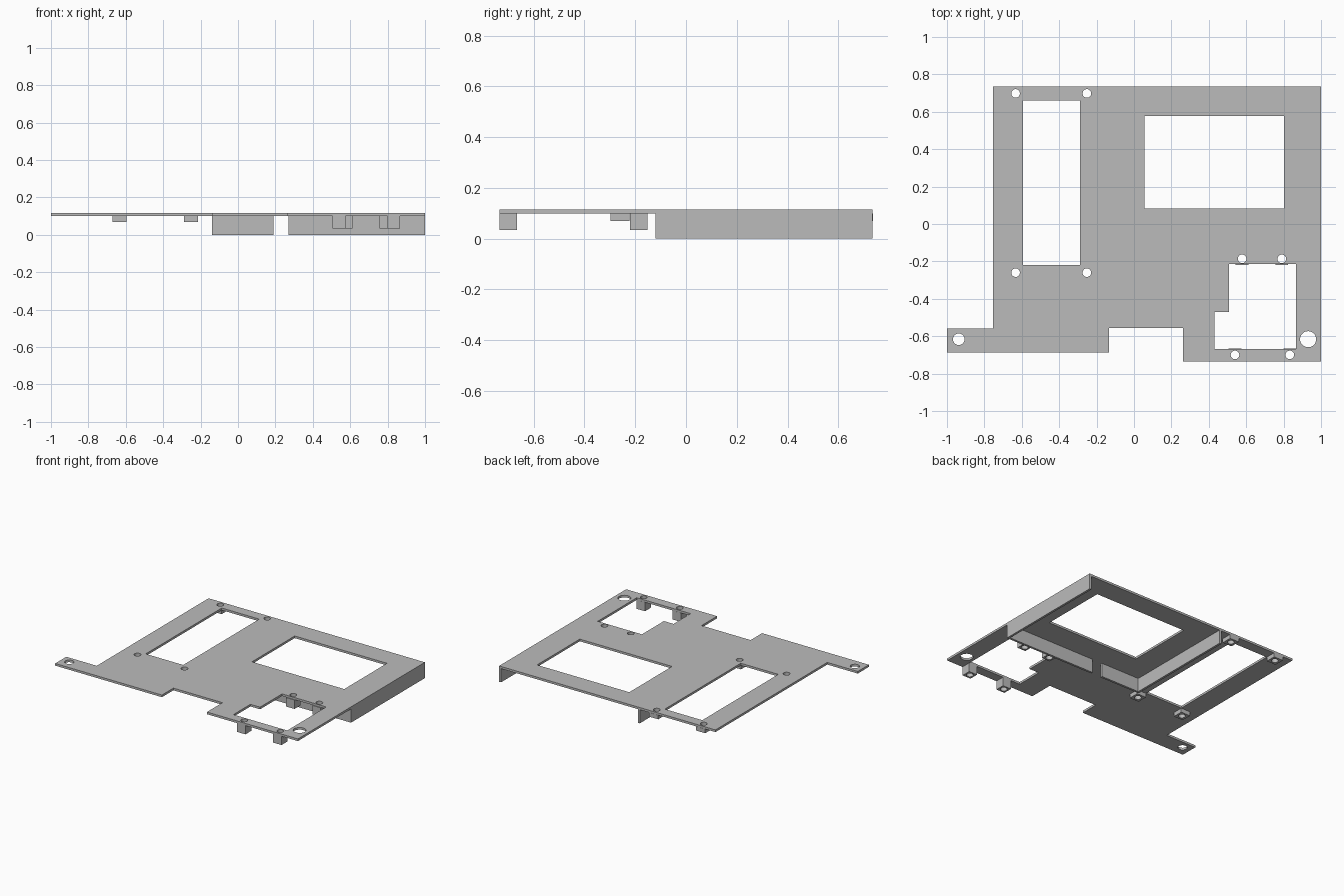
import bpy, bmesh, math

cube = bpy.data.objects.get("Cube")
if cube:
    bpy.data.objects.remove(cube, do_unlink=True)

grey = bpy.data.materials.new("plain grey")
grey.use_nodes = True
grey.diffuse_color = (0.5, 0.5, 0.5, 1)
grey.node_tree.nodes["Principled BSDF"].inputs["Base Color"].default_value = (0.5, 0.5, 0.5, 1)

TOP, UNDER = 0.116, 0.1       # plate faces
WALL = 0.016                  # wall thickness


def rect(x0, x1, y0, y1):
    return [(x0, y0), (x1, y0), (x1, y1), (x0, y1)]


def circle(x, y, r, n=32):
    return [(x + r * math.cos(2 * math.pi * i / n),
             y + r * math.sin(2 * math.pi * i / n)) for i in range(n)]


def extrude(name, loops, z0, z1):
    """Extrude a flat outline, with any inner loops left as holes."""
    curve = bpy.data.curves.new(name, 'CURVE')
    curve.dimensions = '2D'
    curve.fill_mode = 'BOTH'
    curve.extrude = (z1 - z0) / 2
    for loop in loops:
        spline = curve.splines.new('POLY')
        spline.points.add(len(loop) - 1)
        for point, (x, y) in zip(spline.points, loop):
            point.co = (x, y, 0, 1)
        spline.use_cyclic_u = True
    temp = bpy.data.objects.new(name + "_outline", curve)
    bpy.context.collection.objects.link(temp)
    graph = bpy.context.evaluated_depsgraph_get()
    mesh = bpy.data.meshes.new_from_object(temp.evaluated_get(graph))
    bpy.data.objects.remove(temp, do_unlink=True)
    bpy.data.curves.remove(curve)

    bm = bmesh.new()
    bm.from_mesh(mesh)
    bmesh.ops.remove_doubles(bm, verts=bm.verts, dist=0.0001)
    bmesh.ops.translate(bm, verts=bm.verts, vec=(0, 0, (z0 + z1) / 2))
    bmesh.ops.recalc_face_normals(bm, faces=bm.faces)
    for face in bm.faces:
        face.smooth = False
        face.material_index = 0
    bm.to_mesh(mesh)
    bm.free()
    mesh.name = name
    mesh.materials.clear()
    mesh.materials.append(grey)
    obj = bpy.data.objects.new(name, mesh)
    bpy.context.collection.objects.link(obj)
    return obj


# Screw positions: short posts around the tall window, long posts around the stepped one
short_posts = [(x, y) for x in (-0.633, -0.252) for y in (-0.26, 0.698)]
long_posts = [(0.578, -0.186), (0.79, -0.186), (0.54, -0.7), (0.833, -0.7)]
SCREW = 0.023

# Main plate with its windows and holes
outline = [(-0.753, 0.735), (1, 0.735), (1, -0.735), (0.263, -0.735), (0.263, -0.555),
           (-0.135, -0.555), (-0.135, -0.688), (-1, -0.688), (-1, -0.56), (-0.753, -0.56)]
tall_window = rect(-0.594, -0.29, -0.22, 0.66)
wide_window = rect(0.055, 0.803, 0.083, 0.578)
stepped_window = [(0.43, -0.667), (0.866, -0.667), (0.866, -0.215),
                  (0.508, -0.215), (0.508, -0.47), (0.43, -0.47)]
holes = [circle(x, y, SCREW) for x, y in short_posts + long_posts]
holes += [circle(-0.937, -0.616, 0.031), circle(0.931, -0.616, 0.043)]
extrude("plate", [outline, tall_window, wide_window, stepped_window] + holes, UNDER, TOP)

# Screw posts under the plate
for kind, places, half, bottom in (("short_post", short_posts, 0.038, 0.07),
                                   ("long_post", long_posts, 0.034, 0.035)):
    for i, (x, y) in enumerate(places):
        extrude(f"{kind}_{i + 1}",
                [rect(x - half, x + half, y - half, y + half), circle(x, y, SCREW)],
                bottom, UNDER)

# Skirt walls: two L-shaped runs with a cable gap in the front
LEFT, RIGHT, FRONT, BACK = 1, -0.14, -0.12, 0.735
extrude("left_wall", [[(0.27, FRONT), (LEFT, FRONT), (LEFT, BACK), (LEFT - WALL, BACK),
                       (LEFT - WALL, FRONT + WALL), (0.27, FRONT + WALL)]], 0, UNDER)
extrude("right_wall", [[(0.19, FRONT), (0.19, FRONT + WALL), (RIGHT + WALL, FRONT + WALL),
                        (RIGHT + WALL, BACK), (RIGHT, BACK), (RIGHT, FRONT)]], 0, UNDER)
